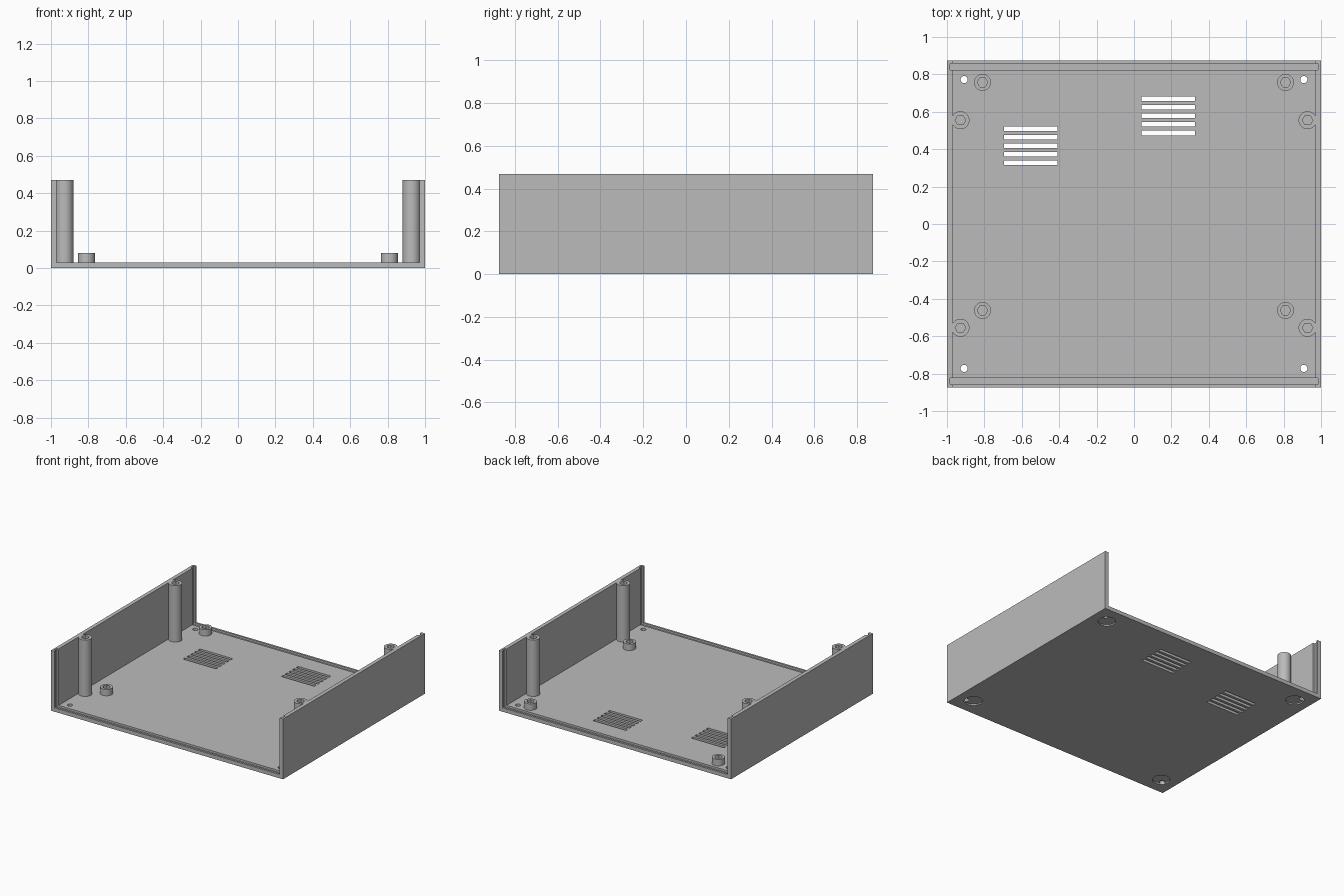
import bpy, bmesh
from math import radians
from mathutils import Matrix, Vector

default = bpy.data.objects.get("Cube")
if default:
    bpy.data.objects.remove(default)

HALF_Y, HEIGHT, WALL = 0.874, 0.47, 0.03
GROOVE = 0.015

grey = bpy.data.materials.new("light grey plastic")
grey.use_nodes = True
colour = (0.5, 0.5, 0.5, 1)
grey.diffuse_color = colour
grey.node_tree.nodes["Principled BSDF"].inputs["Base Color"].default_value = colour


def add_box(bm, lo, hi):
    lo, hi = Vector(lo), Vector(hi)
    m = Matrix.Translation((lo + hi) / 2) @ Matrix.Diagonal((*(hi - lo), 1))
    bmesh.ops.create_cube(bm, size=1, matrix=m)


def add_cylinder(bm, x, y, z0, z1, r, sides=32):
    m = Matrix.Translation((x, y, (z0 + z1) / 2)) @ Matrix.Rotation(radians(90), 4, "Z")
    bmesh.ops.create_cone(bm, cap_ends=True, segments=sides, radius1=r, radius2=r,
                          depth=z1 - z0, matrix=m)


def finish(bm, name):
    bmesh.ops.recalc_face_normals(bm, faces=bm.faces)
    mesh = bpy.data.meshes.new(name)
    bm.to_mesh(mesh)
    bm.free()
    mesh.materials.append(grey)
    ob = bpy.data.objects.new(name, mesh)
    bpy.context.collection.objects.link(ob)
    return ob


def cut(ob, cutter_bm):
    """Subtract the cutter shape, then smooth only the round sides."""
    cutter = finish(cutter_bm, "cutter")
    cutter.hide_render = True
    mod = ob.modifiers.new("cut", "BOOLEAN")
    mod.operation, mod.solver, mod.object = "DIFFERENCE", "EXACT", cutter
    mod.use_self = True
    bpy.ops.object.select_all(action="DESELECT")
    ob.select_set(True)
    bpy.context.view_layer.objects.active = ob
    bpy.ops.object.modifier_apply(modifier=mod.name)
    bpy.data.objects.remove(cutter)
    bpy.ops.object.shade_smooth_by_angle(angle=radians(30))


# Tray: U-shaped profile extruded from front to back
profile = [(-1, 0), (1, 0), (1, HEIGHT), (1 - WALL, HEIGHT), (1 - WALL, WALL),
           (WALL - 1, WALL), (WALL - 1, HEIGHT), (-1, HEIGHT)]
bm = bmesh.new()
face = bm.faces.new([bm.verts.new((x, -HALF_Y, z)) for x, z in profile])
ext = bmesh.ops.extrude_face_region(bm, geom=[face])
bmesh.ops.translate(bm, vec=(0, 2 * HALF_Y, 0),
                    verts=[v for v in ext["geom"] if isinstance(v, bmesh.types.BMVert)])
tray = finish(bm, "tray")

cutters = bmesh.new()
for sy in (-1, 1):
    # Panel groove running across the floor and up both walls
    gx, gy = 1 - WALL + GROOVE, sy * 0.841
    add_box(cutters, (-gx, gy - 0.0175, WALL - GROOVE), (gx, gy + 0.0175, HEIGHT + 0.1))
    for sx in (-1, 1):
        # Corner screw hole and shallow foot recess underneath
        add_cylinder(cutters, sx * 0.908, sy * 0.772, -0.1, 0.1, 0.019, 24)
        add_cylinder(cutters, sx * 0.87, sy * 0.737, -0.1, 0.01, 0.063)
# Two groups of vent slots
for x, y in ((-0.552, 0.51), (0.183, 0.669)):
    for i in range(5):
        yc = y - 0.0455 * i
        add_box(cutters, (x - 0.142, yc - 0.0125, -0.1), (x + 0.142, yc + 0.0125, 0.1))
cut(tray, cutters)


def post(name, x, y, top, r, hole_bottom):
    """Round post with a six-sided screw hole in its top."""
    body, hole = bmesh.new(), bmesh.new()
    add_cylinder(body, x, y, WALL - 0.01, top, r)
    add_cylinder(hole, x, y, hole_bottom, top + 0.1, 0.028, 6)
    cut(finish(body, name), hole)


# Tall lid posts against the walls and short board standoffs
for sx, side in ((-1, "right"), (1, "left")):
    for end, y_tall, y_short in (("front", -0.555, -0.462), ("back", 0.555, 0.757)):
        post(f"tall_post_{end}_{side}", sx * 0.928, y_tall, HEIGHT, 0.048, 0.2)
        post(f"standoff_{end}_{side}", sx * 0.81, y_short, 0.08, 0.045, WALL)
